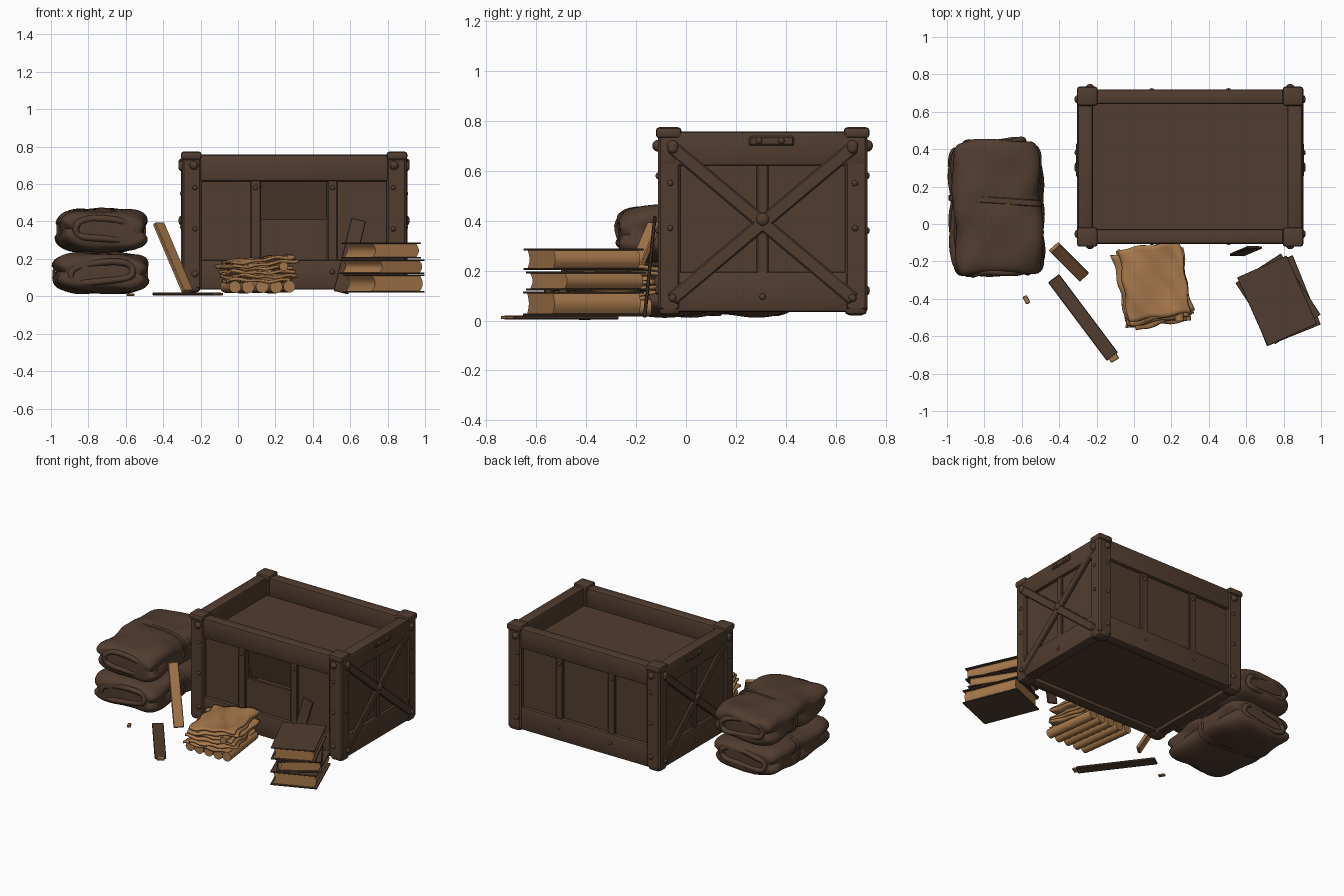
import bpy, bmesh, math, random
from mathutils import Matrix, Vector, Euler

if "Cube" in bpy.data.objects:
    bpy.data.objects.remove(bpy.data.objects["Cube"])

random.seed(4)


def material(name, rgb):
    m = bpy.data.materials.new(name)
    m.diffuse_color = (*rgb, 1)
    m.use_nodes = True
    m.node_tree.nodes["Principled BSDF"].inputs["Base Color"].default_value = m.diffuse_color
    return m


BROWN = material("dark_brown", (0.082, 0.046, 0.029))
TAN = material("paper_tan", (0.38, 0.187, 0.07))


def finish(name, bm, mat, mtx=None, angle=35):
    if mtx:
        bm.transform(mtx)
    bmesh.ops.recalc_face_normals(bm, faces=bm.faces)
    me = bpy.data.meshes.new(name)
    bm.to_mesh(me)
    bm.free()
    me.materials.append(mat)
    me.polygons.foreach_set("use_smooth", [True] * len(me.polygons))
    me.set_sharp_from_angle(angle=math.radians(angle))
    ob = bpy.data.objects.new(name, me)
    bpy.context.collection.objects.link(ob)
    return ob


def slab(name, size, mtx, mat=BROWN, bevel=0.006, seg=1):
    bm = bmesh.new()
    bmesh.ops.create_cube(bm, size=1)
    bmesh.ops.scale(bm, vec=size, verts=bm.verts)
    if bevel:
        bmesh.ops.bevel(bm, geom=bm.edges[:], offset=bevel, segments=seg, profile=0.5, affect='EDGES')
    return finish(name, bm, mat, mtx)


def box(name, x, y, z, mat=BROWN, bevel=0.006, seg=1):
    lo, hi = Vector((x[0], y[0], z[0])), Vector((x[1], y[1], z[1]))
    size = Vector([abs(c) for c in hi - lo])
    return slab(name, size, Matrix.Translation((lo + hi) / 2), mat, bevel, seg)


def bolt(name, p, axis, r=0.02, h=0.014):
    bm = bmesh.new()
    bmesh.ops.create_uvsphere(bm, u_segments=12, v_segments=8, radius=1)
    bmesh.ops.scale(bm, vec=(r, r, h), verts=bm.verts)
    rot = Vector(axis).to_track_quat('Z', 'Y').to_matrix().to_4x4()
    finish(name, bm, BROWN, Matrix.Translation(p) @ rot)


def plank(name, a, b, width_dir, w, t, mat):
    a, b = Vector(a), Vector(b)
    d = (b - a).normalized()
    n = d.cross(Vector(width_dir)).normalized()
    u = n.cross(d)
    m = Matrix((u, n, d)).transposed().to_4x4()
    slab(name, (w, t, (b - a).length), Matrix.Translation((a + b) / 2) @ m, mat, min(0.004, t / 4))


# ---- crate, centred on CX, CY
CX, CY = 0.30, 0.307
for sy, side in ((-1, "front"), (1, "back")):
    Y = lambda a, b: (CY + sy * a, CY + sy * b)
    box(side + "_top_rail", (CX - 0.60, CX + 0.60), Y(0.335, 0.413), (0.615, 0.757), bevel=0.012, seg=2)
    box(side + "_bottom_rail", (CX - 0.595, CX + 0.595), Y(0.335, 0.411), (0.035, 0.195), bevel=0.012, seg=2)
    if sy < 0:   # one board between the battens is knocked inwards
        box("front_panel_lower", (-0.25, 0.85), Y(0.37, 0.388), (0.1, 0.41), bevel=0)
        box("front_panel_left", (-0.25, 0.12), Y(0.37, 0.388), (0.41, 0.66), bevel=0)
        box("front_panel_right", (0.47, 0.85), Y(0.37, 0.388), (0.41, 0.66), bevel=0)
        plank("broken_panel", (0.295, CY - 0.31, 0.39), (0.295, CY - 0.375, 0.64), (1, 0, 0), 0.37, 0.014, BROWN)
    else:
        box("back_panel", (-0.25, 0.85), Y(0.37, 0.388), (0.1, 0.66), bevel=0)
    for x in (0.095, 0.505):
        box(side + "_batten", (x - 0.028, x + 0.028), Y(0.36, 0.402), (0.12, 0.66))
        bolt(side + "_batten_bolt", (x, CY + sy * 0.403, 0.58), (0, sy, 0), 0.013, 0.008)
        bolt(side + "_batten_bolt", (x, CY + sy * 0.411, 0.13), (0, sy, 0), 0.013, 0.008)

for sx, side in ((-1, "left"), (1, "right")):
    X = lambda a, b: (CX + sx * a, CX + sx * b)
    box(side + "_top_rail", X(0.52, 0.60), (CY - 0.41, CY + 0.41), (0.62, 0.757), bevel=0.012, seg=2)
    box(side + "_bottom_rail", X(0.52, 0.596), (CY - 0.405, CY + 0.405), (0.035, 0.195), bevel=0.012, seg=2)
    box(side + "_panel", X(0.56, 0.578), (CY - 0.38, CY + 0.38), (0.1, 0.66), bevel=0)
    box(side + "_batten", X(0.55, 0.59), (CY - 0.024, CY + 0.024), (0.12, 0.66))
    # cross brace with hub
    for s in (-1, 1):
        m = Matrix.Translation((CX + sx * 0.594, CY, 0.39)) @ Matrix.Rotation(s * 0.697, 4, 'X')
        slab(side + "_cross_brace", (0.022, 0.95, 0.055), m)
        for e in (-1, 1):
            bolt(side + "_brace_bolt", (CX + sx * 0.604, CY + e * 0.36, 0.39 + s * 0.30),
                 (sx, 0, 0), 0.021 if s > 0 else 0.016)
            bolt(side + "_post_bolt", (CX + sx * 0.602, CY + e * 0.37, 0.46 + s * 0.09), (sx, 0, 0), 0.012, 0.008)
    bolt(side + "_brace_hub", (CX + sx * 0.604, CY, 0.405), (sx, 0, 0), 0.026)
    bolt(side + "_rail_bolt", (CX + sx * 0.597, CY, 0.095), (sx, 0, 0), 0.013, 0.008)
    # handle plate
    box(side + "_handle_plate", X(0.59, 0.61), (CY - 0.055, CY + 0.125), (0.70, 0.738))
    for y in (-0.015, 0.075):
        bolt(side + "_handle_bolt", (CX + sx * 0.61, CY + y, 0.72), (sx, 0, 0), 0.013, 0.008)
    # corner posts, caps and feet
    for sy in (-1, 1):
        Y = lambda a, b: (CY + sy * a, CY + sy * b)
        box(side + "_corner_post", X(0.495, 0.60), Y(0.33, 0.42), (0.04, 0.74), bevel=0.01)
        box(side + "_corner_cap", X(0.495, 0.605), Y(0.325, 0.428), (0.73, 0.774), bevel=0.014, seg=2)
        box(side + "_corner_foot", X(0.50, 0.60), Y(0.325, 0.42), (0.02, 0.10), bevel=0.025, seg=2)
        bolt(side + "_cap_bolt", (CX + sx * 0.535, CY + sy * 0.418, 0.70), (0, sy, 0), 0.024, 0.024)
        bolt(side + "_cap_side_bolt", (CX + sx * 0.604, CY + sy * 0.36, 0.70), (sx, 0, 0), 0.022, 0.014)
        for z, r in ((0.58, 0.013), (0.36, 0.013), (0.12, 0.018)):
            bolt(side + "_front_post_bolt", (CX + sx * 0.53, CY + sy * 0.42, z), (0, sy, 0), r, 0.009)

box("crate_inner_lid", (CX - 0.54, CX + 0.54), (CY - 0.36, CY + 0.36), (0.605, 0.63), bevel=0)
box("crate_floor", (CX - 0.54, CX + 0.54), (CY - 0.36, CY + 0.36), (0.06, 0.08), bevel=0)


# ---- folded blanket bundles: rounded rings lofted along y
def superellipse(a, b, k, n=48, p=0.55):
    t = 2 * math.pi * k / n
    c, s = math.cos(t), math.sin(t)
    return a * math.copysign(abs(c) ** p, c), b * math.copysign(abs(s) ** p, s)


def bundle(name, cx, cy, cz, hx, hy, hz, rot, phase):
    bm, n, rings = bmesh.new(), 48, []
    steps = 36
    for i in range(steps + 1):
        u = math.sin((-1 + 2 * i / steps) * math.pi / 2)
        f = max(0.0, 1 - abs(u) ** 7) ** 0.4 * 0.5 + 0.5
        f -= 0.05 * math.exp(-((u - 0.1) / 0.1) ** 2)        # cinched by the strap
        ring = []
        for k in range(n):
            x, z = superellipse(hx * (0.55 + 0.45 * f), hz * f, k)
            g = math.exp(-(z / 0.018) ** 2)                   # fold line round the sides
            x *= 1 - 0.09 * g
            z += 0.007 * math.sin(9 * x + 5 * u + phase) + 0.004 * math.sin(23 * x - 7 * u)
            x += 0.008 * math.sin(6 * u + 30 * z + phase)
            y = hy * u * (1 - 0.04 * g) + 0.012 * math.sin(14 * x + phase) * abs(u) ** 6
            ring.append(bm.verts.new((x, y, z)))
        rings.append(ring)
    for r, q in zip(rings, rings[1:]):
        for k in range(n):
            bm.faces.new((r[k], r[(k + 1) % n], q[(k + 1) % n], q[k]))
    bm.faces.new(rings[0])
    bm.faces.new(rings[-1])
    m = Matrix.Translation((cx, cy, cz)) @ Matrix.Rotation(rot, 4, 'Z')
    finish(name, bm, BROWN, m, 60)
    # strap round the middle
    bm, loops = bmesh.new(), []
    for y, grow in ((-0.018, 0.97), (-0.014, 1.02), (0.014, 1.02), (0.018, 0.97)):
        pts = [superellipse(hx * grow * 0.99, hz * grow, k) for k in range(n)]
        loops.append([bm.verts.new((x, hy * 0.1 + y - x * 0.12, z)) for x, z in pts])
    for r, q in zip(loops, loops[1:]):
        for k in range(n):
            bm.faces.new((r[k], r[(k + 1) % n], q[(k + 1) % n], q[k]))
    finish(name + "_strap", bm, BROWN, m, 50)
    # turned-in folds on both ends
    for s in (-1, 1):
        cu = bpy.data.curves.new(name + "_end_fold", 'CURVE')
        cu.dimensions, cu.bevel_depth, cu.bevel_resolution = '3D', 0.018, 2
        sp = cu.splines.new('POLY')
        sp.points.add(23)
        sp.use_cyclic_u = True
        for k in range(24):
            x, z = superellipse(hx * 0.66, hz * 0.48, k, 24, 0.7)
            z += 0.012 * math.sin(11 * x + phase)
            sp.points[k].co = (x, s * (hy - 0.008) + 0.006 * math.sin(k), z, 1)
        cu.materials.append(BROWN)
        ob = bpy.data.objects.new(name + "_end_fold", cu)
        ob.matrix_world = m
        bpy.context.collection.objects.link(ob)


bundle("lower_blanket", -0.735, 0.08, 0.125, 0.252, 0.345, 0.105, 0.02, 0.5)
bundle("upper_blanket", -0.73, 0.09, 0.352, 0.235, 0.355, 0.112, 0.05, 2.2)

# ---- stack of three books: thin covers round a page block
for x, y, z, rot, w, l, h in ((0.78, -0.41, 0.02, 22, 0.31, 0.40, 0.097),
                              (0.77, -0.40, 0.12, 33, 0.29, 0.39, 0.077),
                              (0.765, -0.41, 0.202, 24, 0.29, 0.40, 0.086)):
    m = Matrix.Translation((x, y, z)) @ Matrix.Rotation(math.radians(rot), 4, 'Z')
    for c in (0.004, h - 0.004):
        slab("book_cover", (w, l, 0.008), m @ Matrix.Translation((0, 0, c)), BROWN, 0.002)
    # page block with hollow fore edge on the left and rounded back on the right
    bm = bmesh.new()
    b = [math.sin(math.pi * k / 6) for k in range(7)]
    zs = [0.007 + (h - 0.014) * k / 6 for k in range(7)]
    prof = [(-w / 2 + 0.012 + 0.018 * s, pz) for s, pz in zip(b, zs)]
    prof += [(w / 2 - 0.022 + 0.016 * s, pz) for s, pz in zip(b, zs[::-1])]
    f = bm.faces.new([bm.verts.new((px, -l / 2 + 0.014, pz)) for px, pz in prof])
    ex = bmesh.ops.extrude_face_region(bm, geom=[f])
    bmesh.ops.translate(bm, vec=(0, l - 0.028, 0), verts=[v for v in ex["geom"] if isinstance(v, bmesh.types.BMVert)])
    finish("book_pages", bm, TAN, m)

# ---- heap of crumpled papers over rolled ones
for i in range(6):
    bm = bmesh.new()
    bmesh.ops.create_grid(bm, x_segments=18, y_segments=18, size=0.5)
    w, l = random.uniform(0.32, 0.36), random.uniform(0.37, 0.40)
    ph = 1.0 + 0.5 * i
    for v in bm.verts:
        x, y = v.co.x, v.co.y
        v.co = (x * w + 0.006 * math.sin(15 * y + ph), y * l + 0.006 * math.sin(13 * x + ph),
                0.014 * math.sin(7 * x + ph) * math.cos(4 * y) + 0.004 * math.sin(17 * x + 11 * y + ph) + 0.03 * x * (i > 3))
    rot = math.radians(8 if i == 5 else random.uniform(0, 18))
    m = Matrix.Translation((0.105 + random.uniform(-0.01, 0.01), -0.325 + 0.01 * (i - 3), 0.085 + i * 0.022)) @ Matrix.Rotation(rot, 4, 'Z')
    ob = finish("crumpled_paper", bm, TAN, m, 40)
    mod = ob.modifiers.new("thickness", 'SOLIDIFY')
    mod.thickness, mod.offset = 0.015, 0
for x, z, r in ((-0.04, 0.05, 0.032), (0.03, 0.05, 0.034), (0.105, 0.052, 0.034), (0.18, 0.05, 0.034), (0.25, 0.052, 0.032), (0.02, 0.15, 0.022), (0.22, 0.16, 0.024)):
    bm = bmesh.new()
    bmesh.ops.create_cone(bm, segments=16, radius1=r, radius2=r, depth=0.38, cap_ends=True)
    finish("rolled_paper", bm, TAN, Matrix.Translation((x, -0.33, z)) @ Euler((math.pi / 2, 0, 0.13)).to_matrix().to_4x4())

# ---- loose boards and a splinter
plank("leaning_plank", (-0.27, -0.28, 0.025), (-0.425, -0.125, 0.39), (0.76, 0.65, 0), 0.068, 0.024, TAN)
plank("leaning_board", (0.55, -0.165, 0.02), (0.645, -0.125, 0.41), (1, 0, 0), 0.08, 0.014, BROWN)
plank("fallen_plank", (-0.43, -0.29, 0.012), (-0.115, -0.71, 0.012), (0.8, 0.6, 0), 0.075, 0.015, BROWN)
plank("fallen_plank_tip", (-0.125, -0.69, 0.012), (-0.10, -0.73, 0.012), (0.8, 0.6, 0), 0.05, 0.013, TAN)
slab("wood_splinter", (0.025, 0.045, 0.012), Matrix.Translation((-0.575, -0.405, 0.008)) @ Matrix.Rotation(0.5, 4, 'Z'), TAN, 0.003)
